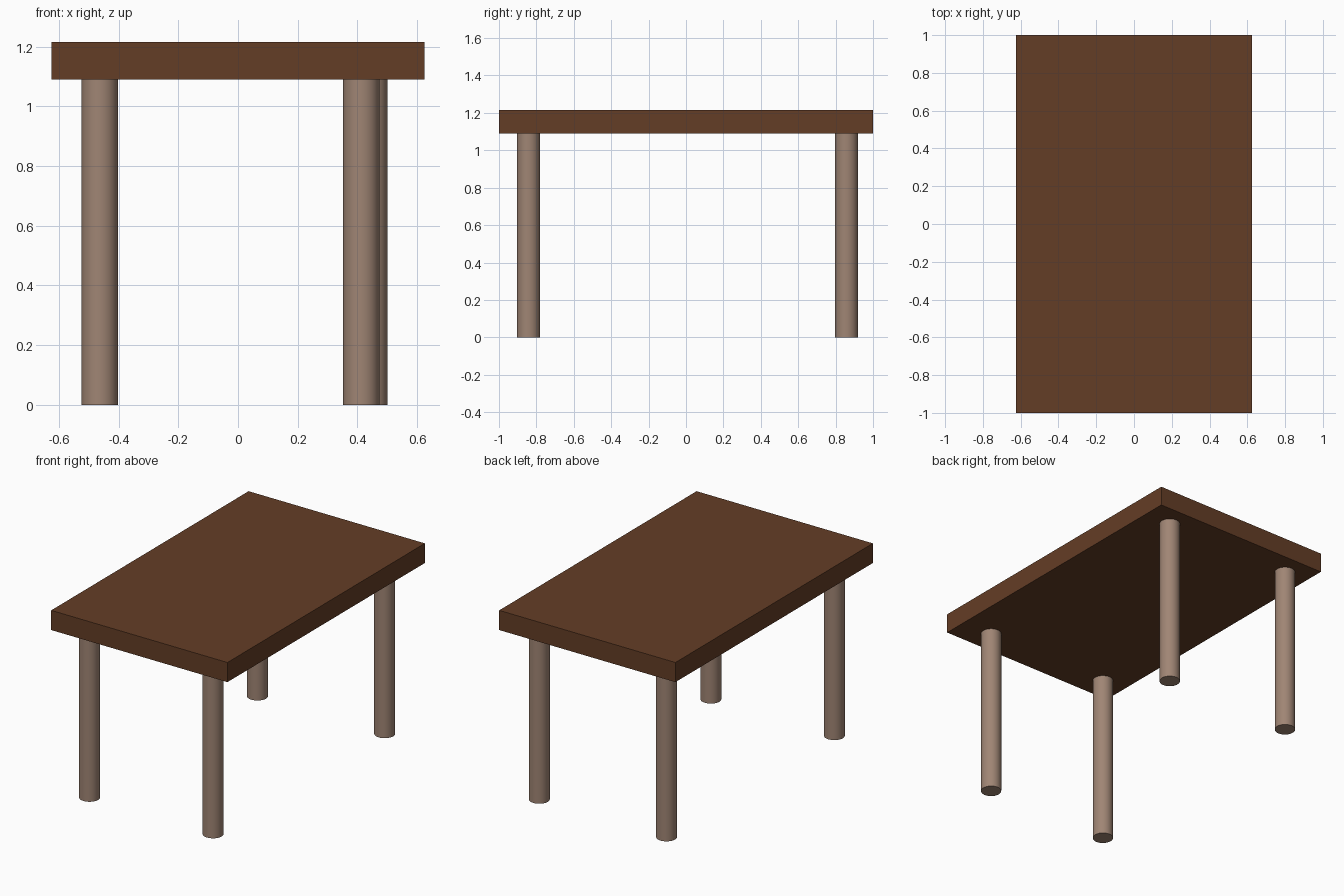
import bpy
import math

if "Cube" in bpy.data.objects:
    bpy.data.objects.remove(bpy.data.objects["Cube"])

TOP_Z, UNDER_Z, LEG_R = 1.216, 1.09, 0.061


def paint(obj, name, color):
    mat = bpy.data.materials.get(name) or bpy.data.materials.new(name)
    mat.diffuse_color = (*color, 1)
    mat.use_nodes = True
    mat.node_tree.nodes["Principled BSDF"].inputs["Base Color"].default_value = mat.diffuse_color
    obj.data.materials.append(mat)


# Table top: one flat slab
bpy.ops.mesh.primitive_cube_add(size=1, location=(0, 0, (TOP_Z + UNDER_Z) / 2))
top = bpy.context.object
top.name = "table_top"
top.scale = (1.25, 2.0, TOP_Z - UNDER_Z)
bpy.ops.object.transform_apply(location=False, rotation=False, scale=True)
paint(top, "dark_wood", (0.127, 0.047, 0.019))

# Round legs, the right pair slightly out of line with each other
legs = {
    "front_left_leg": (-0.463, -0.842),
    "front_right_leg": (0.413, -0.842),
    "back_left_leg": (-0.463, 0.858),
    "back_right_leg": (0.44, 0.858),
}
for name, (x, y) in legs.items():
    bpy.ops.mesh.primitive_cylinder_add(vertices=32, radius=LEG_R, depth=UNDER_Z,
                                        location=(x, y, UNDER_Z / 2))
    leg = bpy.context.object
    leg.name = name
    bpy.ops.object.shade_smooth_by_angle(angle=math.radians(30))
    paint(leg, "pale_wood", (0.35, 0.235, 0.175))
